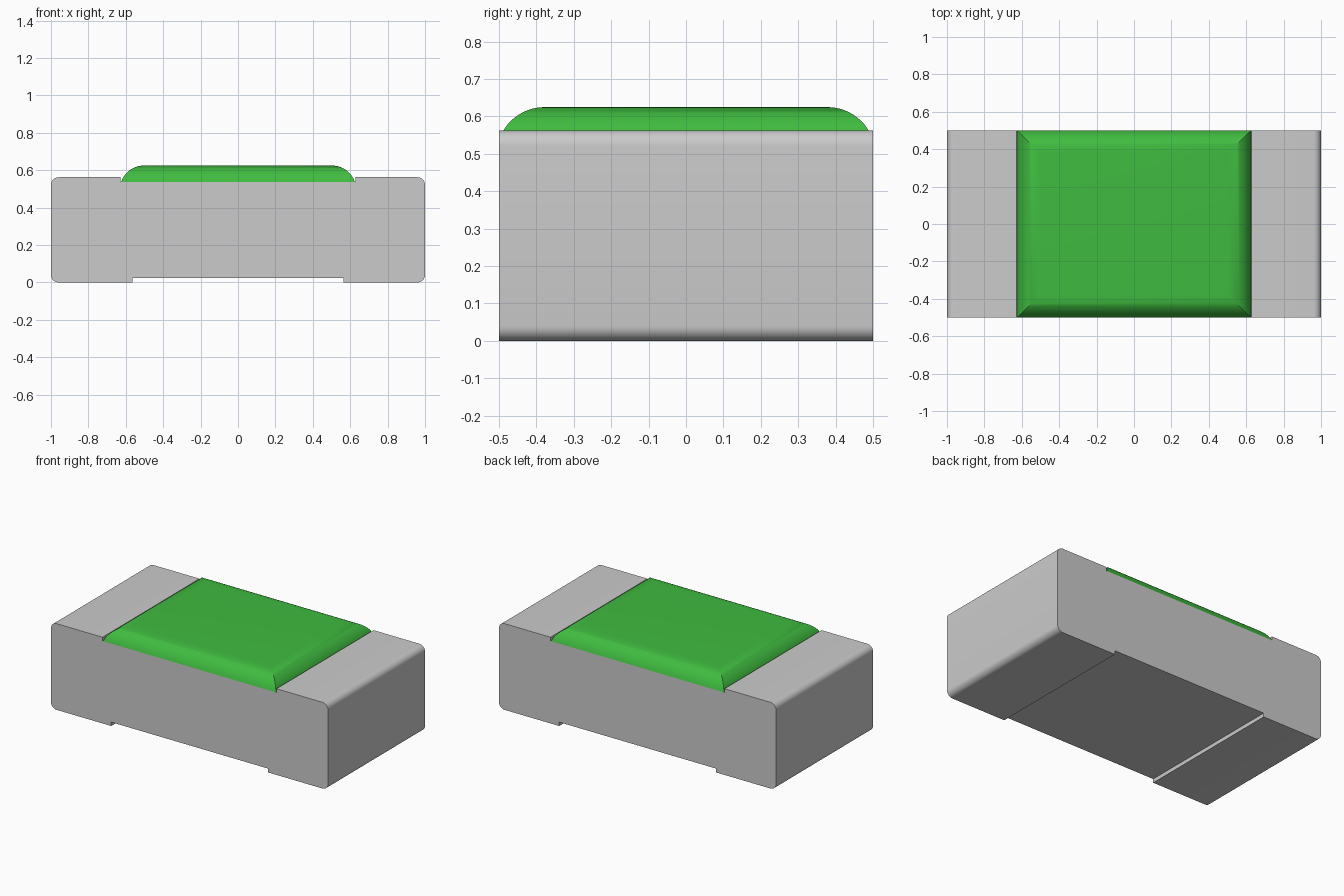
import bpy, bmesh, math

if "Cube" in bpy.data.objects:
    bpy.data.objects.remove(bpy.data.objects["Cube"])

W = 0.5            # half width in y
H = 0.5625         # height of the terminals
T = 0.025          # plating thickness


def finish(name, bm):
    bmesh.ops.recalc_face_normals(bm, faces=bm.faces)
    mesh = bpy.data.meshes.new(name)
    bm.to_mesh(mesh)
    bm.free()
    obj = bpy.data.objects.new(name, mesh)
    bpy.context.collection.objects.link(obj)
    bpy.ops.object.select_all(action='DESELECT')
    obj.select_set(True)
    bpy.context.view_layer.objects.active = obj
    bpy.ops.object.shade_smooth_by_angle(angle=math.radians(30))
    return obj


def extrude_profile(name, points):
    """Extrude an (x, z) outline across the full width in y."""
    bm = bmesh.new()
    face = bm.faces.new([bm.verts.new((x, -W, z)) for x, z in points])
    ext = bmesh.ops.extrude_face_region(bm, geom=[face])
    moved = [v for v in ext['geom'] if isinstance(v, bmesh.types.BMVert)]
    bmesh.ops.translate(bm, verts=moved, vec=(0, 2 * W, 0))
    return finish(name, bm)


def arc(cx, cz, r, start, n=8):
    """Quarter arc, anticlockwise from the start angle in degrees."""
    angles = [math.radians(start + 90 * i / n) for i in range(n + 1)]
    return [(cx + r * math.cos(a), cz + r * math.sin(a)) for a in angles]


def end_curve(x, z0, z1, r):
    """Rounded right-hand end, from bottom to top."""
    return arc(x - r, z0 + r, r, 270) + arc(x - r, z1 - r, r, 0)


# Ceramic body with rounded ends
inner = end_curve(1 - T, T, H - T, 0.025)
extrude_profile("ceramic_body", inner + [(-x, z) for x, z in reversed(inner)])

# C-shaped metal terminals wrapping both ends
outer = end_curve(1, 0, H, 0.04)
wrap = ([(0.565, 0)] + outer + [(0.628, H), (0.628, H - T)]
        + inner[::-1] + [(0.565, T)])
for name, side in (("right_terminal", 1), ("left_terminal", -1)):
    extrude_profile(name, [(side * x, z) for x, z in wrap])

# Green protective coating: domed edges with mitred corners
bm = bmesh.new()
z0, z1, run = H - T, 0.625, 0.122
rise = z1 - z0
radius = (run ** 2 + rise ** 2) / (2 * rise)
sweep = math.asin(run / radius)
rings = []
for i in range(11):
    a = sweep * (1 - i / 10)
    inset = run - radius * math.sin(a)
    z = z1 - radius * (1 - math.cos(a))
    x, y = 0.625 - inset, W - inset
    rings.append([bm.verts.new((sx * x, sy * y, z))
                  for sx, sy in ((-1, -1), (1, -1), (1, 1), (-1, 1))])
for lo, hi in zip(rings, rings[1:]):
    for k in range(4):
        n = (k + 1) % 4
        bm.faces.new((lo[k], lo[n], hi[n], hi[k]))
bm.faces.new(rings[-1])
bm.faces.new(rings[0][::-1])
coating = finish("green_coating", bm)
green = bpy.data.materials.new("green")
green.diffuse_color = (0.05, 0.5, 0.05, 1)
green.use_nodes = True
green.node_tree.nodes["Principled BSDF"].inputs["Base Color"].default_value = green.diffuse_color
coating.data.materials.append(green)
